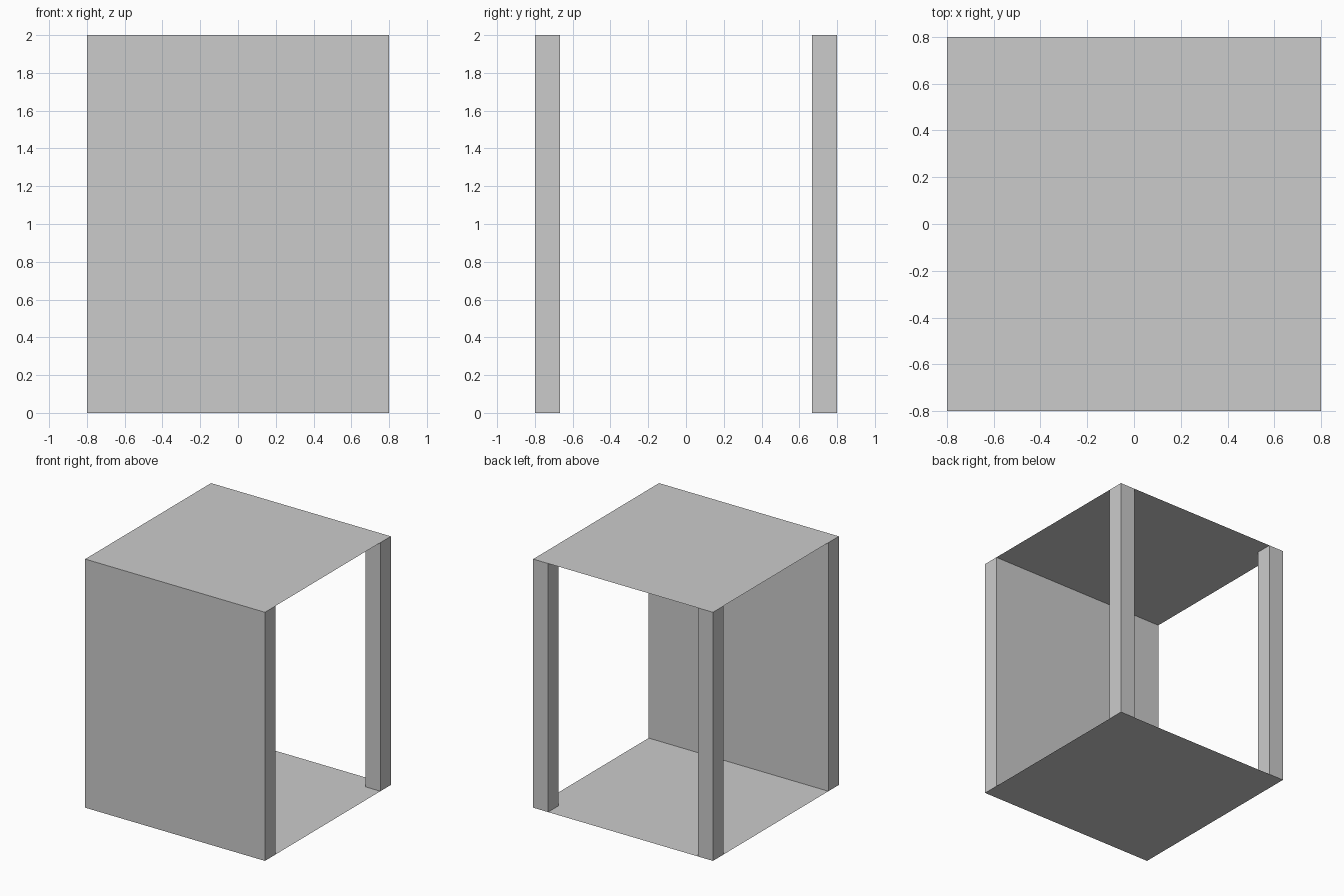
import bpy
import bmesh

if "Cube" in bpy.data.objects:
    bpy.data.objects.remove(bpy.data.objects["Cube"])

HALF, HEIGHT, T = 0.8, 2.0, 0.133


def finish(name, bm):
    mesh = bpy.data.meshes.new(name)
    bm.to_mesh(mesh)
    bm.free()
    obj = bpy.data.objects.new(name, mesh)
    bpy.context.collection.objects.link(obj)
    return obj


def upright(name, x, y, width, depth):
    """Full-height box with open ends, closed by the floor and roof sheets."""
    bm = bmesh.new()
    bmesh.ops.create_cube(bm, size=1)
    bm.normal_update()
    caps = [f for f in bm.faces if abs(f.normal.z) > 0.9]
    bmesh.ops.delete(bm, geom=caps, context='FACES_ONLY')
    bmesh.ops.scale(bm, vec=(width, depth, HEIGHT), verts=bm.verts)
    bmesh.ops.translate(bm, vec=(x, y, HEIGHT / 2), verts=bm.verts)
    return finish(name, bm)


def sheet(name, z, flip=False):
    """Paper-thin square covering the whole footprint."""
    bm = bmesh.new()
    bmesh.ops.create_grid(bm, x_segments=1, y_segments=1, size=HALF)
    bmesh.ops.translate(bm, vec=(0, 0, z), verts=bm.verts)
    if flip:
        bmesh.ops.reverse_faces(bm, faces=bm.faces)
    return finish(name, bm)


# Roof and floor
sheet("roof", HEIGHT)
sheet("floor", 0, flip=True)

# Solid front wall
upright("front_wall", 0, -HALF + T / 2, 2 * HALF, T)

# Square posts at the back corners
for side, sx in (("left", -1), ("right", 1)):
    upright(f"back_{side}_post", sx * (HALF - T / 2), HALF - T / 2, T, T)
